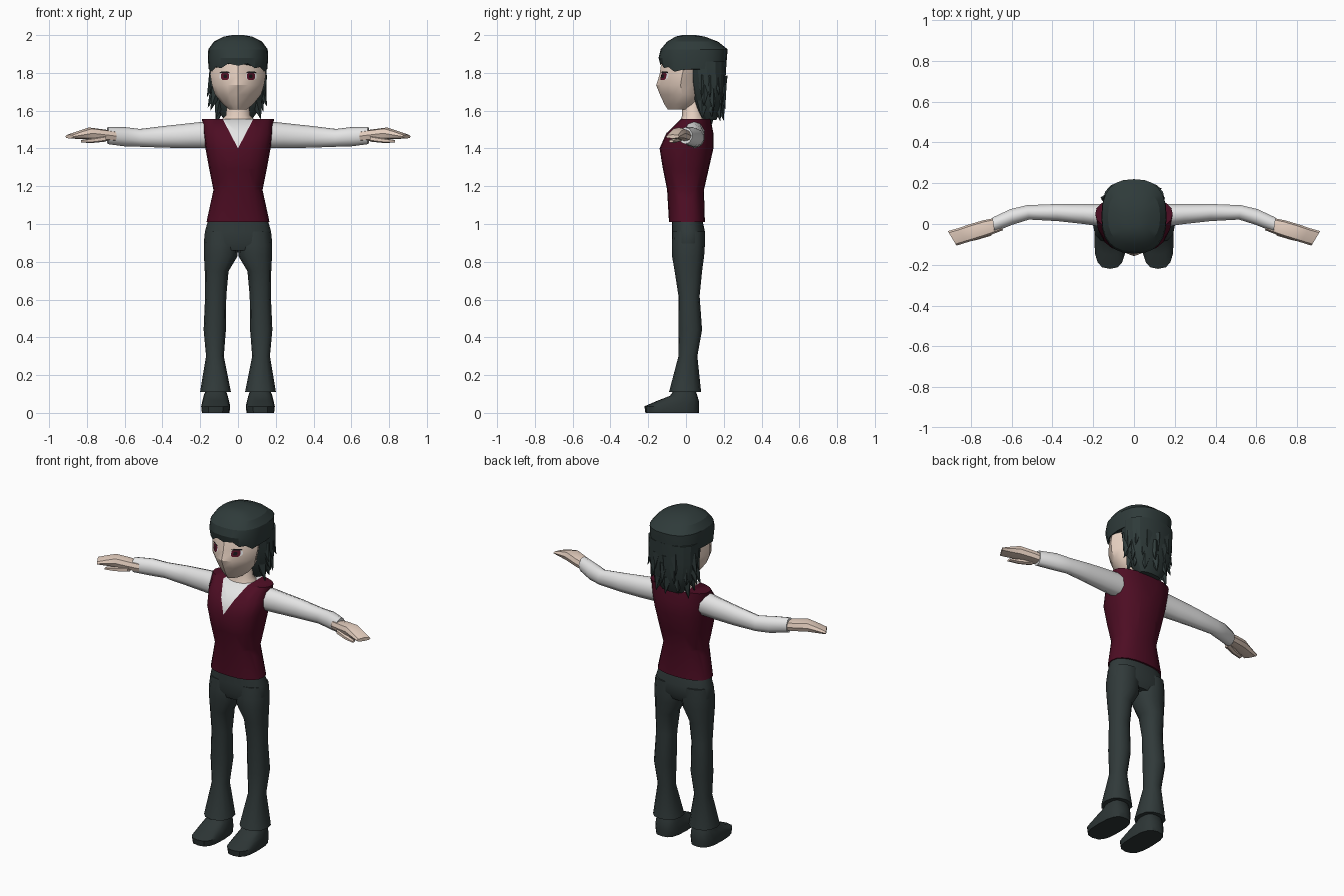
import bpy, bmesh, math, random
from mathutils import Vector, Matrix
from mathutils.bvhtree import BVHTree

random.seed(4)
if "Cube" in bpy.data.objects:
    bpy.data.objects.remove(bpy.data.objects["Cube"])


def material(name, r, g, b):
    m = bpy.data.materials.new(name)
    m.use_nodes = True
    m.diffuse_color = (r, g, b, 1)
    node = next(n for n in m.node_tree.nodes if n.type == 'BSDF_PRINCIPLED')
    node.inputs["Base Color"].default_value = (r, g, b, 1)
    node.inputs["Roughness"].default_value = 0.9
    return m


SKIN = material("skin", .78, .62, .52)
HAIR = material("dark hair", .028, .043, .042)
CLOTH = material("trouser cloth", .030, .042, .042)
SHOE = material("shoe leather", .026, .036, .036)
VEST = material("maroon vest", .075, .004, .017)
SHIRT = material("white shirt", .78, .78, .78)
IRIS = material("red iris", .10, .006, .02)
BLACK = material("black lash", .01, .008, .01)


def finish(name, bm, mats, angle=40, mirror=False):
    """Shade smooth below the given angle and make the object."""
    bmesh.ops.recalc_face_normals(bm, faces=bm.faces[:])
    for f in bm.faces:
        f.smooth = True
    for e in bm.edges:
        e.smooth = e.calc_face_angle(0) < math.radians(angle)
    mesh = bpy.data.meshes.new(name)
    bm.to_mesh(mesh)
    bm.free()
    for m in mats:
        mesh.materials.append(m)
    ob = bpy.data.objects.new(name, mesh)
    bpy.context.collection.objects.link(ob)
    if mirror:
        ob.modifiers.new("mirror", 'MIRROR')
    return ob


def spow(v, p):
    return math.copysign(abs(v) ** (2 / p), v)


def loft(sections, n=12, p=2.0, along_x=False, lean=0.0):
    """Sections are (position, centre, half width, front y, back y)."""
    bm = bmesh.new()
    rings = []
    for t, c, hw, yf, yb in sections:
        ring = []
        for i in range(n):
            a = 2 * math.pi * i / n
            u = c + hw * spow(round(math.cos(a), 6), p)
            dy = (yb - yf) / 2 * spow(round(math.sin(a), 6), p)
            y = (yf + yb) / 2 + dy
            w = t + lean * dy
            ring.append(bm.verts.new((w, y, u) if along_x else (u, y, w)))
        rings.append(ring)
    for a, b in zip(rings, rings[1:]):
        for i in range(n):
            j = (i + 1) % n
            bm.faces.new((a[i], a[j], b[j], b[i]))
    bm.faces.new(rings[0])
    bm.faces.new(rings[-1])
    return bm


# Shoes
finish("shoe", loft([(0, .118, .073, -.215, .068), (.035, .118, .077, -.22, .07),
                     (.065, .118, .07, -.15, .068), (.09, .118, .064, -.085, .06),
                     (.14, .118, .045, -.05, .045)], 16, 2.8), [SHOE], 35, True)

# Trousers
finish("trouser_leg", loft([(.11, .119, .082, -.09, .08), (.30, .122, .047, -.04, .06),
                            (.44, .123, .059, -.04, .085), (.62, .118, .056, -.04, .072),
                            (.75, .113, .063, -.06, .085), (.83, .091, .089, -.074, .096),
                            (.89, .09, .09, -.075, .1), (.96, .086, .086, -.07, .1)],
                           12, 2.3), [CLOTH], 50, True)
finish("trouser_hips", loft([(.86, 0, .165, -.06, .08), (.90, 0, .181, -.075, .1),
                             (.96, 0, .175, -.075, .1), (1.03, 0, .155, -.075, .085)],
                            20, 2.4), [CLOTH], 50)

# Vest, cut along a V so the shirt shows at the neck
bm = loft([(1.01, 0, .167, -.09, .1), (1.18, 0, .13, -.1, .095), (1.29, 0, .152, -.122, .12),
           (1.40, 0, .172, -.14, .145), (1.48, 0, .184, -.105, .145),
           (1.555, 0, .19, -.03, .13)], 20, 2.4)
for side in (1, -1):
    bmesh.ops.bisect_plane(bm, geom=bm.verts[:] + bm.edges[:] + bm.faces[:], dist=1e-5,
                           plane_co=(0, 0, 1.40), plane_no=(side, 0, -.52))
for f in bm.faces:
    c = f.calc_center_median()
    f.material_index = int(abs(c.x) < .52 * (c.z - 1.40) and c.y < .06)
finish("vest", bm, [VEST, SHIRT], 50)

# Sleeves and hands
finish("sleeve", loft([(.14, 1.475, .072, -.02, .1), (.25, 1.468, .066, -.003, .1),
                       (.38, 1.462, .058, .012, .1), (.52, 1.456, .047, .02, .094),
                       (.60, 1.462, .051, -.005, .075), (.69, 1.468, .045, -.04, .033)],
                      10, 2, True, .15), [SHIRT], 50, True)
finish("hand", loft([(.66, 1.465, .028, -.03, .03), (.72, 1.472, .03, -.052, .018),
                     (.79, 1.480, .031, -.075, -.003), (.84, 1.472, .022, -.09, -.02),
                     (.892, 1.463, .010, -.106, -.035)], 8, 2.8, True, .6),
       [SKIN], 35, True)
finish("thumb", loft([(.70, 1.452, .016, -.06, -.015), (.77, 1.442, .013, -.08, -.045),
                      (.83, 1.438, .007, -.092, -.065)], 6, 2.4, True), [SKIN], 35, True)

# Neck and head
finish("neck", loft([(1.535, 0, .105, -.035, .12), (1.575, 0, .064, -.02, .095),
                     (1.69, 0, .055, -.02, .09)], 12), [SKIN], 60)
bm = loft([(1.605, 0, .045, -.095, .04), (1.635, 0, .082, -.115, .08),
           (1.685, 0, .122, -.138, .1), (1.735, 0, .138, -.158, .1),
           (1.79, 0, .147, -.14, .1), (1.86, 0, .145, -.13, .12),
           (1.93, 0, .11, -.1, .1)], 12, 1.55)
bmesh.ops.recalc_face_normals(bm, faces=bm.faces[:])
surface = BVHTree.FromBMesh(bm)
finish("head", bm, [SKIN], 35)


def face_plate(name, x, z, w, h, mat, lift, n=8):
    """A thin disc laid onto the face, mirrored to both sides."""
    pb = bmesh.new()

    def point(px, pz):
        hit = surface.ray_cast(Vector((px, -1, pz)), Vector((0, 1, 0)))[0]
        return pb.verts.new((px, hit.y - lift, pz))
    centre = point(x, z)
    rim = [point(x + w * spow(math.cos(a), 3), z + h * spow(math.sin(a), 3))
           for a in (2 * math.pi * (i + .5) / n for i in range(n))]
    for i in range(n):
        pb.faces.new((centre, rim[i], rim[(i + 1) % n]))
    finish(name, pb, [mat], 60, True)


# Eyes
face_plate("eye_white", .070, 1.782, .030, .018, SHIRT, .004)
face_plate("eye_iris", .068, 1.782, .022, .021, IRIS, .006)
face_plate("eye_pupil", .068, 1.782, .009, .010, BLACK, .008)
face_plate("eye_lash", .071, 1.803, .028, .004, BLACK, .008)

# Hair cap with a jagged fringe
bm = loft([(1.82, 0, .155, -.135, .21), (1.88, 0, .160, -.145, .217),
           (1.925, 0, .157, -.134, .22), (1.965, 0, .128, -.1, .17),
           (1.992, 0, .075, -.055, .1), (2.0, 0, .03, -.02, .05)], 24, 2.5)
bm.verts.ensure_lookup_table()
for i, v in enumerate(bm.verts[:24]):
    if v.co.y < .03:
        v.co.z = 1.846 - .04 * (v.co.x / .155) ** 2 + (.008 if i % 2 else -.008)
finish("hair_cap", bm, [HAIR], 22)

# Back hair
finish("back_hair", loft([(1.86, 0, .152, .0, .215), (1.75, 0, .15, .02, .208),
                          (1.66, 0, .134, .04, .2), (1.60, 0, .108, .06, .185),
                          (1.55, 0, .07, .09, .16)], 16, 2.5), [HAIR], 22)

# Pointed locks in rows around the sides and back
bm = bmesh.new()
for row, (z, hw, depth, length) in enumerate([(1.79, .147, .095, .12), (1.72, .14, .09, .12),
                                              (1.65, .115, .08, .11)]):
    count = 9 - row
    for k in range(count):
        a = math.radians(-15 + 210 * (k + .25 * (row % 2)) / (count - 1))
        out = Vector((hw * math.cos(a), depth * math.sin(a), 0))
        base = Vector((0, .108, z + random.uniform(-.015, .015))) + out * .84
        tip = base + out * random.uniform(.18, .34) - Vector((0, 0, length * random.uniform(.8, 1.05)))
        d = tip - base
        place = Matrix.Translation((base + tip) / 2) @ d.to_track_quat('Z', 'Y').to_matrix().to_4x4()
        bmesh.ops.create_cone(bm, cap_ends=True, segments=5, radius1=.033, radius2=.001,
                              depth=d.length, matrix=place)
finish("hair_locks", bm, [HAIR], 20)
